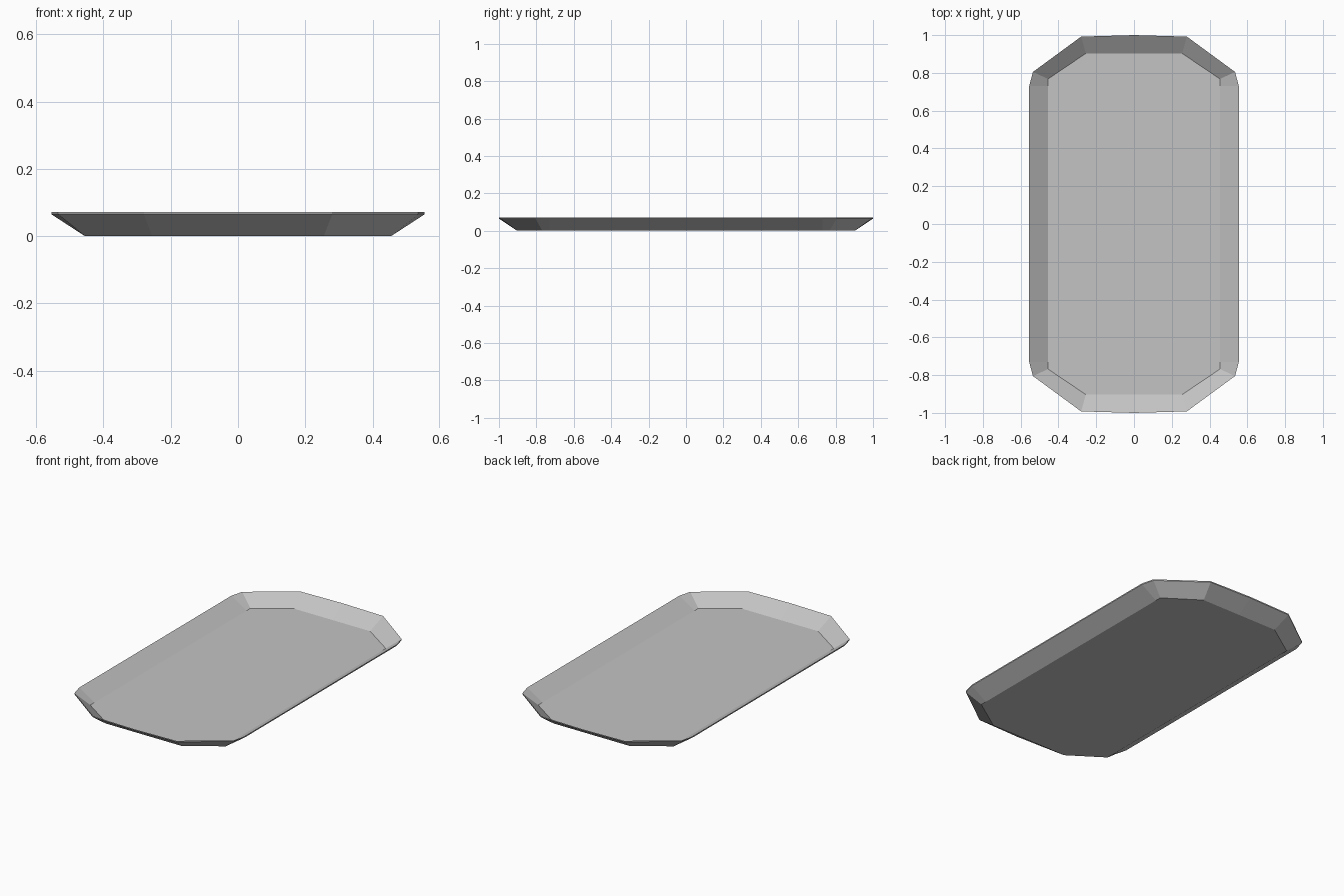
import bpy
import bmesh

cube = bpy.data.objects.get("Cube")
if cube:
    bpy.data.objects.remove(cube, do_unlink=True)

# One corner of the floor and of the rim, from the long side to the end
FLOOR = [(0.455, 0.73), (0.455, 0.768), (0.255, 0.903), (0, 0.903)]
RIM = [(0.555, 0.73), (0.535, 0.805), (0.28, 0.992), (0, 1.0)]
HEIGHT = 0.072
THICKNESS = 0.007


def full_outline(corner):
    """Mirror one corner into a closed counter-clockwise outline."""
    half = corner + [(-x, y) for x, y in reversed(corner[:-1])]
    return half + [(-x, -y) for x, y in half]


def add_ring(bm, corner, z):
    return [bm.verts.new((x, y, z)) for x, y in full_outline(corner)]


def bridge(bm, lower, upper):
    n = len(lower)
    for i in range(n):
        j = (i + 1) % n
        bm.faces.new((lower[i], lower[j], upper[j], upper[i]))


# Grey material
grey = bpy.data.materials.new("plain grey")
grey.use_nodes = True
colour = (0.55, 0.55, 0.55, 1)
grey.diffuse_color = colour
grey.node_tree.nodes["Principled BSDF"].inputs["Base Color"].default_value = colour

# Thin tray shell: underside, outer wall, rim edge, inner wall, floor
bm = bmesh.new()
rings = [
    add_ring(bm, FLOOR, 0),
    add_ring(bm, RIM, HEIGHT - THICKNESS),
    add_ring(bm, RIM, HEIGHT),
    add_ring(bm, FLOOR, THICKNESS),
]
for lower, upper in zip(rings, rings[1:]):
    bridge(bm, lower, upper)
bm.faces.new(list(reversed(rings[0])))
bm.faces.new(rings[-1])
bmesh.ops.recalc_face_normals(bm, faces=bm.faces)

mesh = bpy.data.meshes.new("tray")
bm.to_mesh(mesh)
bm.free()
mesh.materials.append(grey)
tray = bpy.data.objects.new("tray", mesh)
bpy.context.collection.objects.link(tray)
